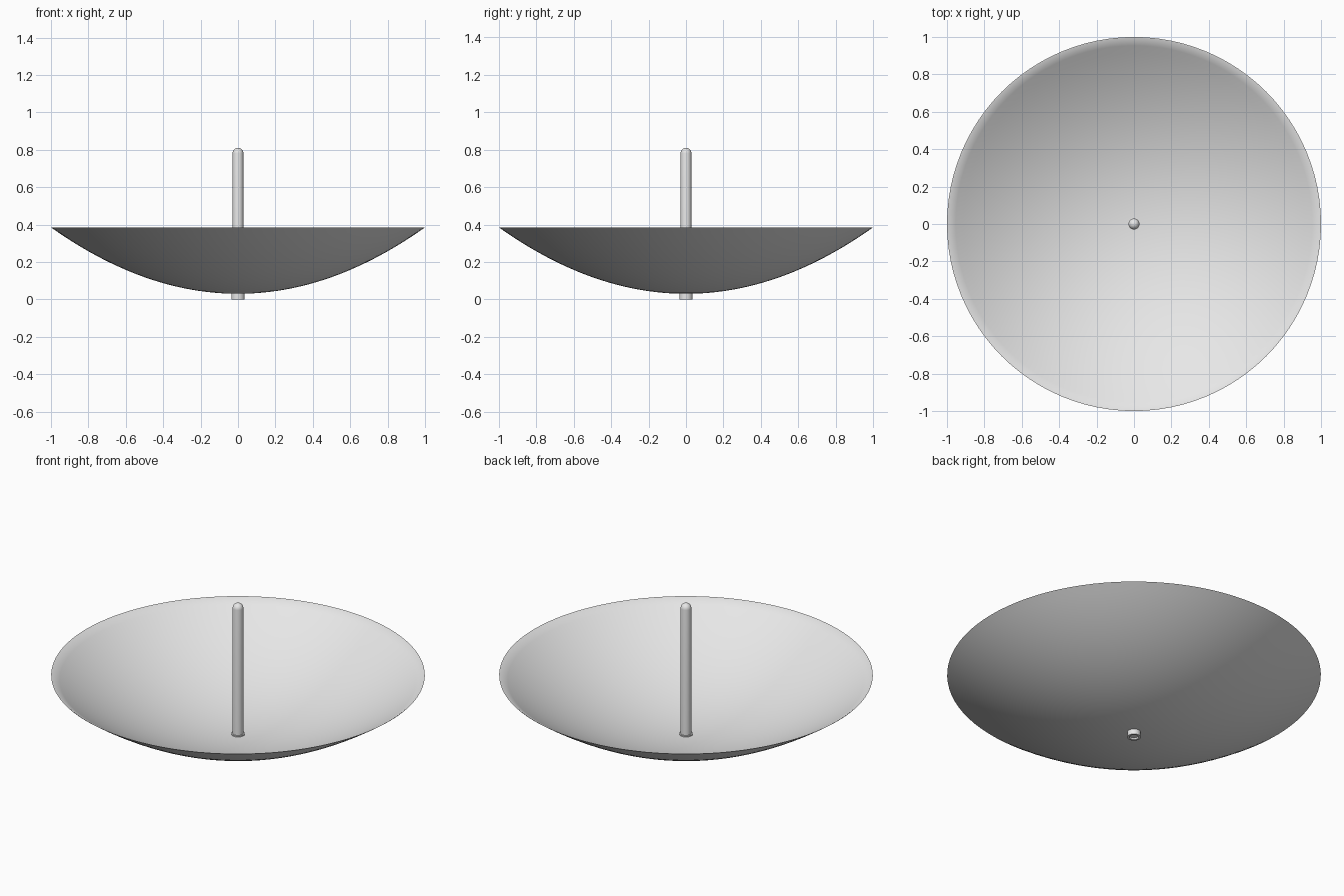
import bpy
import bmesh
import math

cube = bpy.data.objects.get("Cube")
if cube:
    bpy.data.objects.remove(cube, do_unlink=True)

GREY = (0.8, 0.8, 0.8, 1.0)
metal = bpy.data.materials.new("light_grey_metal")
metal.use_nodes = True
metal.diffuse_color = GREY
bsdf = next(n for n in metal.node_tree.nodes if n.type == 'BSDF_PRINCIPLED')
bsdf.inputs["Base Color"].default_value = GREY


def revolve(name, profile, sides, closed=False):
    """Turn a (radius, height) profile around the z axis."""
    bm = bmesh.new()
    verts = [bm.verts.new((r, 0, z)) for r, z in profile]
    edges = [bm.edges.new(pair) for pair in zip(verts, verts[1:])]
    if closed:
        edges.append(bm.edges.new((verts[-1], verts[0])))
    bmesh.ops.spin(bm, geom=verts + edges, cent=(0, 0, 0), axis=(0, 0, 1),
                   angle=math.tau, steps=sides, use_merge=True)
    bmesh.ops.remove_doubles(bm, verts=bm.verts, dist=0.00001)
    bmesh.ops.recalc_face_normals(bm, faces=bm.faces)
    mesh = bpy.data.meshes.new(name)
    bm.to_mesh(mesh)
    bm.free()
    mesh.materials.append(metal)
    obj = bpy.data.objects.new(name, mesh)
    bpy.context.collection.objects.link(obj)
    bpy.ops.object.select_all(action='DESELECT')
    obj.select_set(True)
    bpy.context.view_layer.objects.active = obj
    bpy.ops.object.shade_smooth_by_angle(angle=math.radians(40))
    return obj


# Thin parabolic dish: outer skin up to the rim, inner skin back down
BASE, RIM, WALL, RINGS = 0.03, 0.385, 0.005, 24


def bowl(r):
    return BASE + (RIM - BASE) * r * r


radii = [i / RINGS for i in range(RINGS + 1)]
outer = [(r, bowl(r)) for r in radii]
inner_radii = [r * (1 - WALL) for r in reversed(radii)]
inner = [(r, min(RIM, bowl(r) + WALL)) for r in inner_radii]
revolve("dish", outer + inner, 96)

# Central rod with a domed tip
ROD, TIP = 0.029, 0.81
dome = [(ROD * math.cos(a), TIP - ROD + ROD * math.sin(a))
        for a in (math.pi / 2 * i / 6 for i in range(6))]
revolve("feed_rod", [(0, 0.01), (ROD, 0.01)] + dome + [(0, TIP)], 24)

# Short collar that holds the rod through the bottom of the dish
COLLAR = 0.036
revolve("rod_collar", [(ROD - 0.004, 0), (COLLAR, 0), (COLLAR, 0.042),
                       (ROD - 0.004, 0.042)], 24, closed=True)
